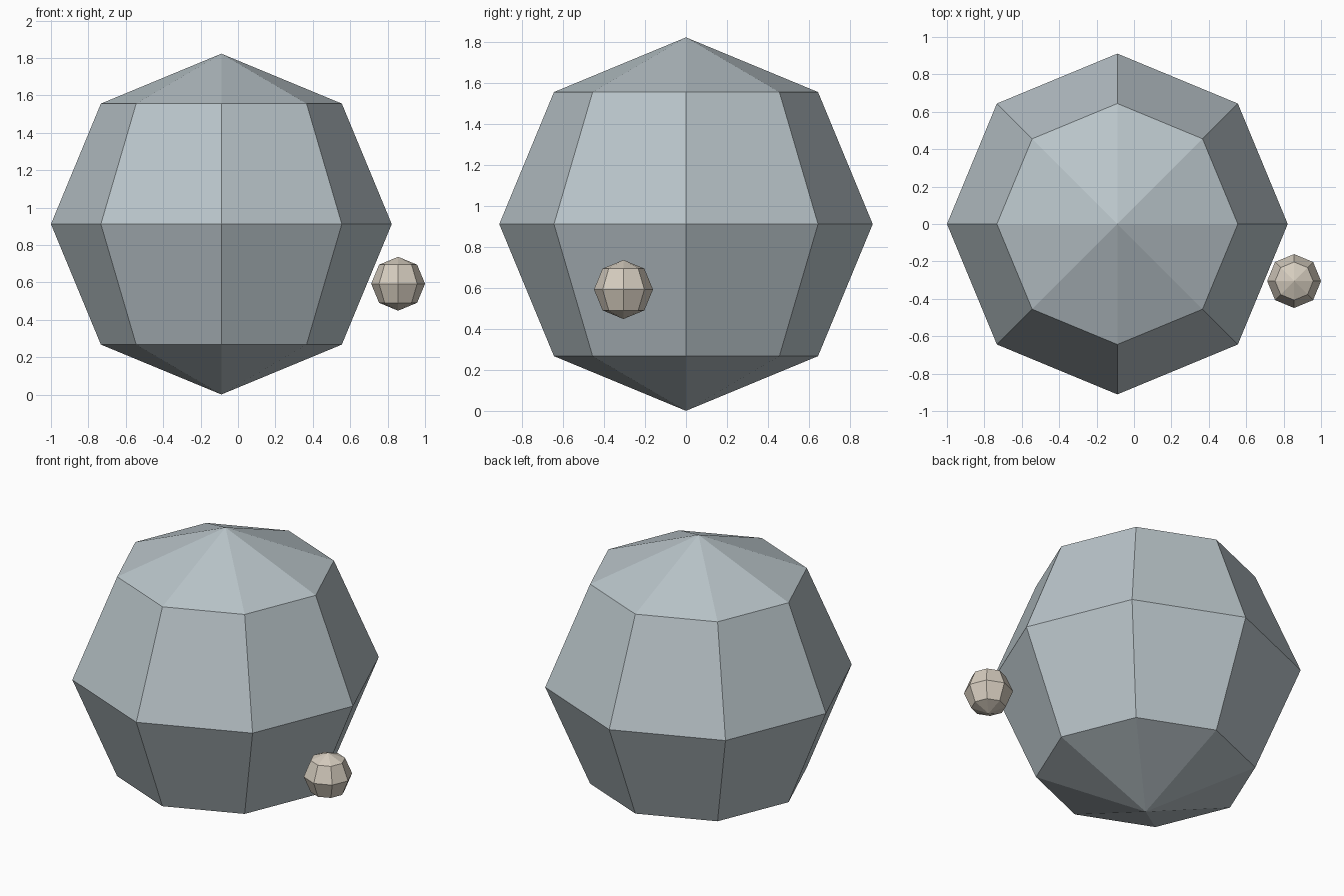
import bpy

if "Cube" in bpy.data.objects:
    bpy.data.objects.remove(bpy.data.objects["Cube"])


def make_material(name, color):
    mat = bpy.data.materials.new(name)
    mat.diffuse_color = (*color, 1.0)
    mat.use_nodes = True
    mat.node_tree.nodes["Principled BSDF"].inputs["Base Color"].default_value = mat.diffuse_color
    return mat


def faceted_sphere(name, radius, center, mat):
    # Low-poly ball: eight sides, four bands, flat faces
    bpy.ops.mesh.primitive_uv_sphere_add(
        segments=8, ring_count=4, radius=radius, location=center)
    obj = bpy.context.object
    obj.name = name
    obj.data.name = name
    obj.data.materials.append(mat)
    bpy.ops.object.shade_flat()
    return obj


blue_grey = make_material("blue_grey_stone", (0.485, 0.552, 0.584))
beige = make_material("beige_stone", (0.665, 0.604, 0.515))

# Large body
faceted_sphere("large_sphere", 0.911, (-0.089, 0, 0.912), blue_grey)

# Small companion floating beside it
faceted_sphere("small_sphere", 0.144, (0.856, -0.305, 0.593), beige)
